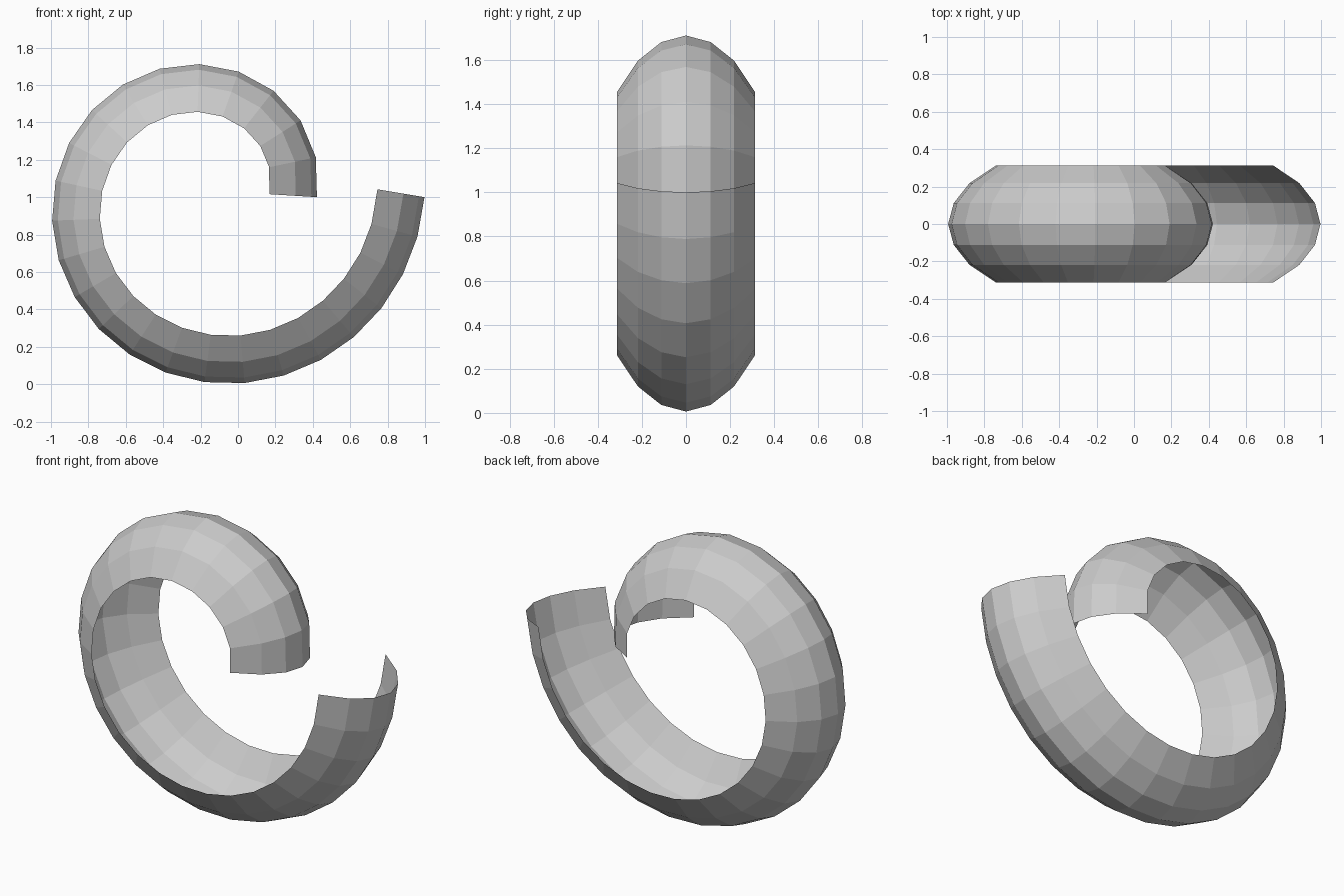
import bpy, bmesh, math
from mathutils import Vector

if "Cube" in bpy.data.objects:
    bpy.data.objects.remove(bpy.data.objects["Cube"])

SEGMENTS = 25
CX, CZ = -0.14, 1.0            # spiral centre
R_START, R_END = 1.137, 0.562  # one clockwise turn, shrinking evenly
# Cross-section of the channel: (y, distance in from the crown)
HALF = [(0.0, 0.0), (0.112, 0.03), (0.218, 0.114), (0.312, 0.255)]
PROFILE = [(-y, d) for y, d in HALF[:0:-1]] + HALF


def spiral(t):
    r = R_START + (R_END - R_START) * t
    a = -2 * math.pi * t
    return Vector((CX + r * math.cos(a), 0, CZ + r * math.sin(a)))


# Spiral path split into equal lengths
fine = [spiral(i / 4000) for i in range(4001)]
dist = [0.0]
for p, q in zip(fine, fine[1:]):
    dist.append(dist[-1] + (q - p).length)
path, k = [], 0
for i in range(SEGMENTS + 1):
    while k < 4000 and dist[k] < dist[-1] * i / SEGMENTS:
        k += 1
    path.append(fine[k])


def inward(i):
    """Direction towards the inside of the curl at path point i."""
    if i in (0, SEGMENTS):
        a = math.radians(180 - (9.5 if i == 0 else 3.6))
        return Vector((math.cos(a), 0, math.sin(a)))
    t = (path[i + 1] - path[i]).normalized() + (path[i] - path[i - 1]).normalized()
    t.normalize()
    return Vector((t.z, 0, -t.x))


# Open curled band: sweep the profile along the spiral
bm = bmesh.new()
rings = [[bm.verts.new(p + inward(i) * d + Vector((0, y, 0))) for y, d in PROFILE]
         for i, p in enumerate(path)]
faces = []
for a, b in zip(rings, rings[1:]):
    for j in range(len(PROFILE) - 1):
        faces.append(bm.faces.new((a[j], a[j + 1], b[j + 1], b[j])))
bm.normal_update()
# Crown faces must look outwards
if faces[len(PROFILE) // 2].normal.dot(inward(0)) > 0:
    bmesh.ops.reverse_faces(bm, faces=faces)

mesh = bpy.data.meshes.new("curled_band")
bm.to_mesh(mesh)
bm.free()
band = bpy.data.objects.new("curled_band", mesh)
bpy.context.collection.objects.link(band)

grey = bpy.data.materials.new("light grey")
grey.diffuse_color = (0.6, 0.6, 0.6, 1)
grey.use_nodes = True
grey.node_tree.nodes["Principled BSDF"].inputs["Base Color"].default_value = grey.diffuse_color
mesh.materials.append(grey)
